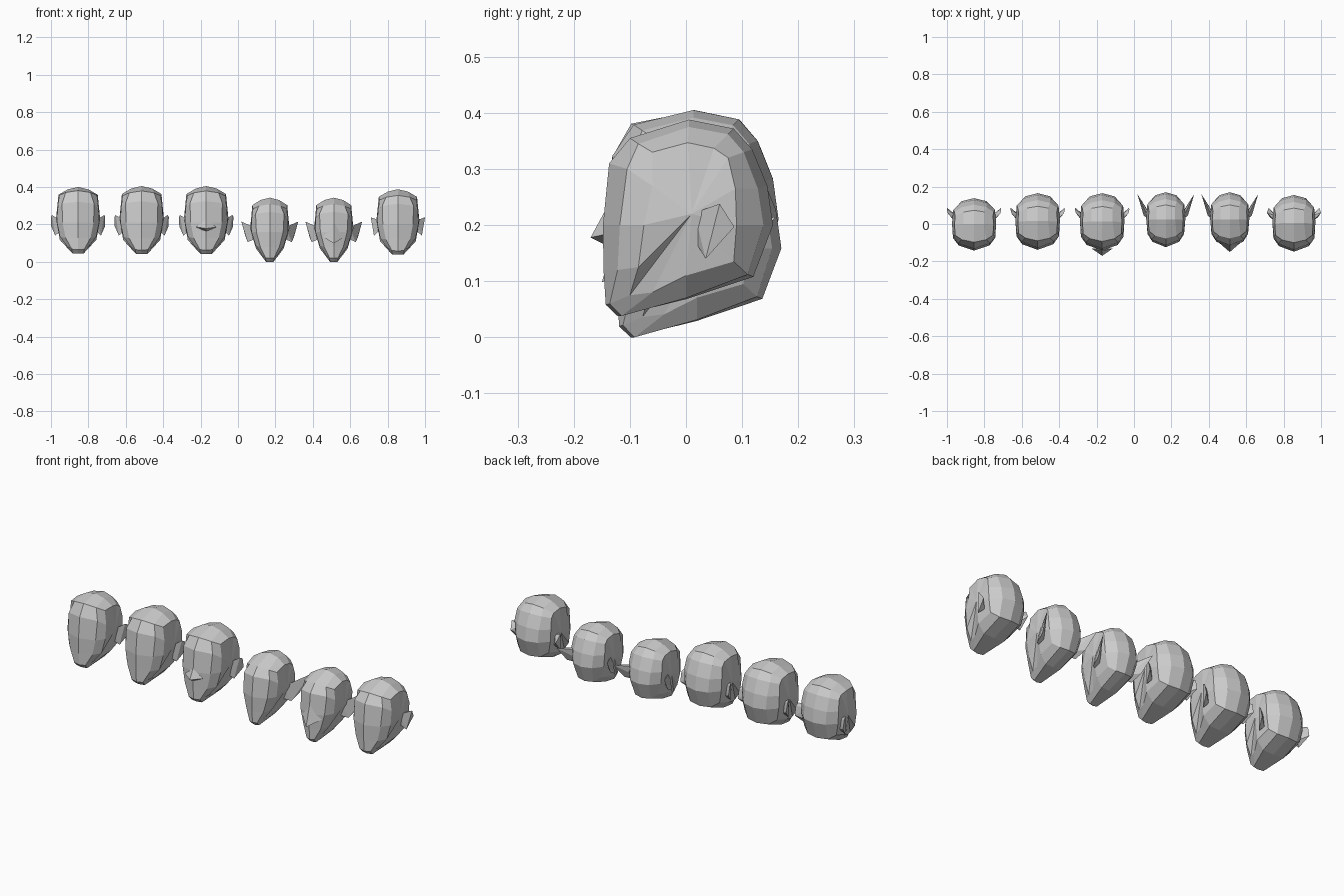
import bpy, bmesh

# Loops from forehead down, under the jaw and over the crown:
# centre (y, z), edge (x, y, z), side (x, y, z)
PROFILE = [
    (-.137, .310, .085, -.105, .300, .108, -.060, .270),
    (-.148, .200, .082, -.118, .200, .112, -.075, .200),
    (-.147, .120, .066, -.122, .120, .096, -.085, .125),
    (-.143, .058, .033, -.136, .060, .058, -.100, .075),
    (-.122, .038, .030, -.115, .038, .068, -.060, .080),
    (.000, .068, .060, .000, .070, .097, .000, .110),
    (.120, .108, .060, .110, .112, .095, .085, .135),
    (.155, .200, .065, .138, .200, .108, .090, .200),
    (.145, .270, .065, .128, .265, .110, .088, .265),
    (.118, .335, .065, .103, .330, .104, .075, .320),
    (.085, .372, .055, .075, .362, .100, .050, .337),
    (.005, .388, .055, .005, .375, .104, .003, .347),
    (-.100, .355, .065, -.085, .345, .100, -.060, .330),
]


def make_object(name, bm, x):
    bmesh.ops.recalc_face_normals(bm, faces=bm.faces)
    mesh = bpy.data.meshes.new(name)
    bm.to_mesh(mesh)
    bm.free()
    obj = bpy.data.objects.new(name, mesh)
    obj.location.x = x
    bpy.context.collection.objects.link(obj)


def hull(name, points, x):
    bm = bmesh.new()
    for p in points:
        bm.verts.new(p)
    bmesh.ops.convex_hull(bm, input=bm.verts)
    make_object(name, bm, x)


def skull(name, x, width, y_range, z_range, crown, taper):
    def place(px, py, pz, sign):
        # raise the hairline, then fit to this head's size
        if pz > .32 and py < -.04:
            pz += crown
        y = y_range[0] + (py + .148) / .303 * (y_range[1] - y_range[0])
        z = z_range[0] + (pz - .038) / .350 * (z_range[1] - z_range[0])
        k = 1 - taper * max(0, .22 - pz) / .18
        return px * sign * width / .117 * k, y, z

    bm = bmesh.new()
    n = len(PROFILE)
    centre = [bm.verts.new(place(0, p[0], p[1], 1)) for p in PROFILE]
    for s in (-1, 1):
        edge = [bm.verts.new(place(*p[2:5], s)) for p in PROFILE]
        side = [bm.verts.new(place(*p[5:8], s)) for p in PROFILE]
        temple = bm.verts.new(place(.117, .01, .22, s))
        for i in range(n):
            j = (i + 1) % n
            bm.faces.new((centre[i], centre[j], edge[j], edge[i]))
            bm.faces.new((edge[i], edge[j], side[j], side[i]))
            bm.faces.new((side[i], side[j], temple))
    make_object(name, bm, x)


# Ear shapes for the right side, mirrored for the left
ROUND_EAR = [(.10, .015, .225), (.10, .02, .16), (.10, .045, .22), (.10, .05, .165),
             (.140, .057, .250), (.145, .075, .240), (.144, .086, .190), (.122, .035, .140)]
PEAKED_EAR = [(.10, .015, .222), (.10, .02, .165), (.10, .045, .22), (.10, .05, .165),
              (.145, .060, .238), (.135, .086, .197), (.128, .035, .140)]
LONG_EAR = [(.085, .02, .185), (.085, .02, .12), (.085, .05, .18), (.085, .055, .13),
            (.152, .160, .215), (.118, .045, .105), (.130, .10, .135)]

# Nose shapes: bridge, wings, tip, base
SHORT_NOSE = [(0, -.143, .228), (-.055, -.132, .186), (.055, -.132, .186),
              (0, -.170, .178), (0, -.138, .162)]
LONG_NOSE = [(0, -.112, .235), (-.075, -.085, .145), (.075, -.085, .145),
             (0, -.150, .098), (0, -.115, .115)]

# name, x, half width, y range, z range, hairline lift, jaw taper, ears, nose
HEADS = [
    ("square_head", -.855, .118, (-.142, .138), (.045, .40), .014, 0, ROUND_EAR, None),
    ("plain_head", -.515, .119, (-.138, .165), (.042, .405), .008, 0, ROUND_EAR, None),
    ("nosed_head", -.17, .119, (-.142, .165), (.042, .405), .008, 0, ROUND_EAR, SHORT_NOSE),
    ("long_eared_head", .17, .105, (-.124, .17), (.0, .343), -.003, .25, LONG_EAR, None),
    ("long_nosed_head", .512, .105, (-.124, .17), (.0, .343), -.003, .25, LONG_EAR, LONG_NOSE),
    ("peaked_ear_head", .855, .115, (-.148, .155), (.038, .388), 0, 0, PEAKED_EAR, None),
]

for name, x, width, yr, zr, crown, taper, ear, nose in HEADS:
    skull(name, x, width, yr, zr, crown, taper)
    for s, label in ((-1, "left"), (1, "right")):
        hull(f"{name}_{label}_ear", [(px * s, y, z) for px, y, z in ear], x)
    if nose:
        hull(f"{name}_nose", nose, x)
